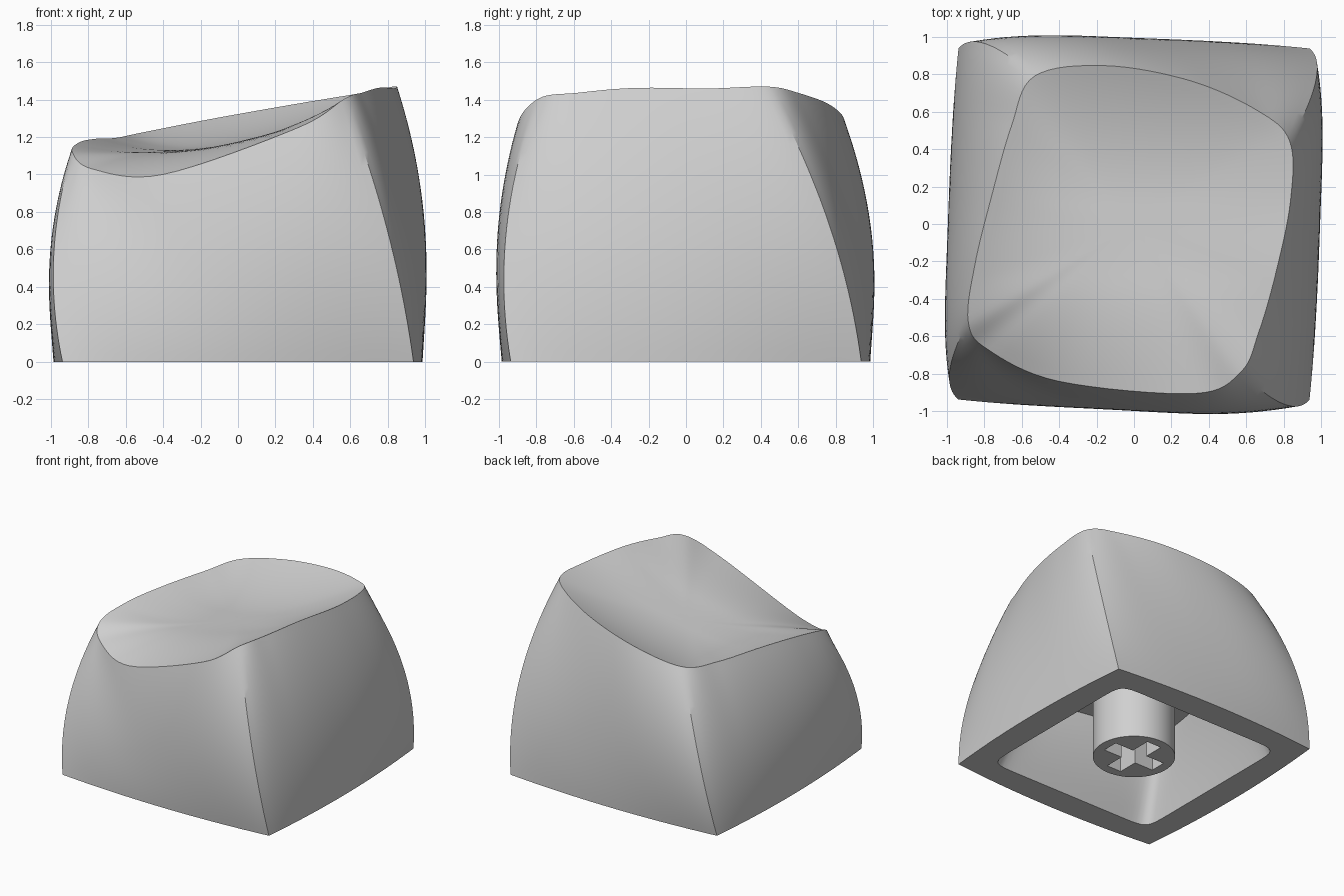
import bpy, bmesh, math
from mathutils import Vector, Matrix

cube = bpy.data.objects.get("Cube")
if cube:
    bpy.data.objects.remove(cube, do_unlink=True)

GREY = (0.63, 0.63, 0.63, 1)
grey = bpy.data.materials.new("light_grey")
grey.use_nodes = True
grey.diffuse_color = GREY
grey.node_tree.nodes["Principled BSDF"].inputs["Base Color"].default_value = GREY

SEG = 32           # divisions along each side
LEVELS = 24        # rings up the skirt
DISH = 16          # rings across the dished top
CEILING = 0.65     # height of the hollow
STEM_R = 0.31

# Rim of the dished top: a corner and three side points, counter-clockwise
RIM = [Vector(p) for p in (
    (.57, -.79, 1.405), (.665, -.58, 1.437), (.755, -.27, 1.463), (.835, .12, 1.46),
    (.832, .44, 1.47), (.66, .605, 1.435), (.3, .765, 1.375), (-.15, .845, 1.295),
    (-.53, .79, 1.22), (-.655, .52, 1.195), (-.765, .13, 1.19), (-.85, -.22, 1.17),
    (-.885, -.52, 1.12), (-.78, -.67, 1.03), (-.4, -.84, 1.0), (.32, -.905, 1.25))]


def finish(name, bm):
    bmesh.ops.recalc_face_normals(bm, faces=bm.faces)
    mesh = bpy.data.meshes.new(name)
    bm.to_mesh(mesh)
    bm.free()
    mesh.materials.append(grey)
    obj = bpy.data.objects.new(name, mesh)
    bpy.context.collection.objects.link(obj)
    return obj


def smooth(obj, degrees):
    bpy.ops.object.select_all(action='DESELECT')
    obj.select_set(True)
    bpy.context.view_layer.objects.active = obj
    bpy.ops.object.shade_smooth_by_angle(angle=math.radians(degrees))


def rim_point(i):
    """Closed smooth curve through the rim points."""
    k, t = divmod(i * len(RIM) / (4 * SEG), 1)
    a, b, c, d = (RIM[(int(k) + j) % len(RIM)] for j in (-1, 0, 1, 2))
    return 0.5 * (2 * b + (c - a) * t + (2 * a - 5 * b + 4 * c - d) * t * t
                  + (3 * b - a - 3 * c + d) * t ** 3)


def bowed_square(half, bow, power, twist):
    """Square with bowed sides, from the front +x corner, turned by twist degrees."""
    points = []
    for i in range(4 * SEG):
        side, j = divmod(i, SEG)
        u = 2 * j / SEG - 1
        turn = Matrix.Rotation(math.radians(90 * side + twist), 3, 'Z')
        points.append(turn @ Vector((half + bow * (1 - abs(u) ** power), half * u, 0)))
    return points


def rounded_square(p, half, power):
    """Push a point out to a rounded square of the given half width."""
    n = (abs(p.x) ** power + abs(p.y) ** power) ** (1 / power)
    return Vector((p.x * half / n, p.y * half / n, p.z))


def dish_height(x, y):
    z = 1.17 + 0.2 * x + 0.2 * x * x + 0.04 * x ** 3
    z -= 0.25 * max(0, x) ** 2 * y
    return z + 0.29 * max(0, y - 0.1) ** 2 - 0.4 * max(0, -0.3 - y) ** 2


def bridge(bm, low, high):
    n = len(low)
    for i in range(n):
        bm.faces.new((low[i], low[(i + 1) % n], high[(i + 1) % n], high[i]))


# Cap shell: twisted skirt, dished top and hollow underside
base = bowed_square(0.937, 0.048, 2, 0)
belly = bowed_square(0.955, 0.085, 4, -6.5)
rim = [rim_point(i) for i in range(4 * SEG)]
rings = []

for k in range(6, -1, -1):                      # inner walls, ceiling first
    s = k / 6
    ring = []
    for b in base:
        top = Matrix.Rotation(math.radians(-10), 3, 'Z') @ rounded_square(b, 0.6, 8)
        p = rounded_square(b, 0.76, 16).lerp(top, s)
        p.z = CEILING * s
        ring.append(p)
    rings.append(ring)
for k in range(LEVELS + 1):                     # outer skirt
    s = k / LEVELS
    ring = []
    for b, c, t in zip(base, belly, rim):
        middle = Vector((c.x, c.y, t.z / 2))
        ring.append(b * (1 - s) ** 2 + middle * 2 * s * (1 - s) + t * s * s)
    rings.append(ring)
for k in range(DISH - 1, 0, -1):                # dished top
    t = k / DISH
    ring = []
    for r in rim:
        x, y = r.x * t, r.y * t
        lift = (r.z - dish_height(r.x, r.y)) * t ** 3
        ring.append(Vector((x, y, dish_height(x, y) + lift)))
    rings.append(ring)

bm = bmesh.new()
loops = [[bm.verts.new(p) for p in ring] for ring in rings]
for low, high in zip(loops, loops[1:]):
    bridge(bm, low, high)
bm.faces.new(loops[0])
centre = bm.verts.new((0, 0, dish_height(0, 0)))
for i, v in enumerate(loops[-1]):
    bm.faces.new((v, loops[-1][(i + 1) % len(loops[-1])], centre))
smooth(finish("cap_shell", bm), 30)

# Stem: round post reaching from the ceiling to the base
height = CEILING + 0.05
bm = bmesh.new()
bmesh.ops.create_cone(bm, cap_ends=True, segments=64, radius1=STEM_R, radius2=STEM_R, depth=height)
bmesh.ops.translate(bm, verts=bm.verts, vec=(0, 0, height / 2))
stem = finish("stem", bm)

# Cross-shaped socket cut into the stem
ARM, HALF = 0.235, 0.066
bm = bmesh.new()
outline = []
for turn in range(4):
    a = math.pi / 2 * turn
    for x, y in ((ARM, -HALF), (ARM, HALF), (HALF, HALF)):
        outline.append(bm.verts.new((x * math.cos(a) - y * math.sin(a),
                                     x * math.sin(a) + y * math.cos(a), -0.1)))
face = bm.faces.new(outline)
grown = bmesh.ops.extrude_face_region(bm, geom=[face])["geom"]
bmesh.ops.translate(bm, verts=[g for g in grown if isinstance(g, bmesh.types.BMVert)], vec=(0, 0, 0.52))
cutter = finish("socket_cutter", bm)
cutter.hide_render = True

cut = stem.modifiers.new("socket", 'BOOLEAN')
cut.operation = 'DIFFERENCE'
cut.solver = 'EXACT'
cut.object = cutter
smooth(stem, 30)
bpy.ops.object.modifier_apply(modifier="socket")
bpy.data.objects.remove(cutter, do_unlink=True)
